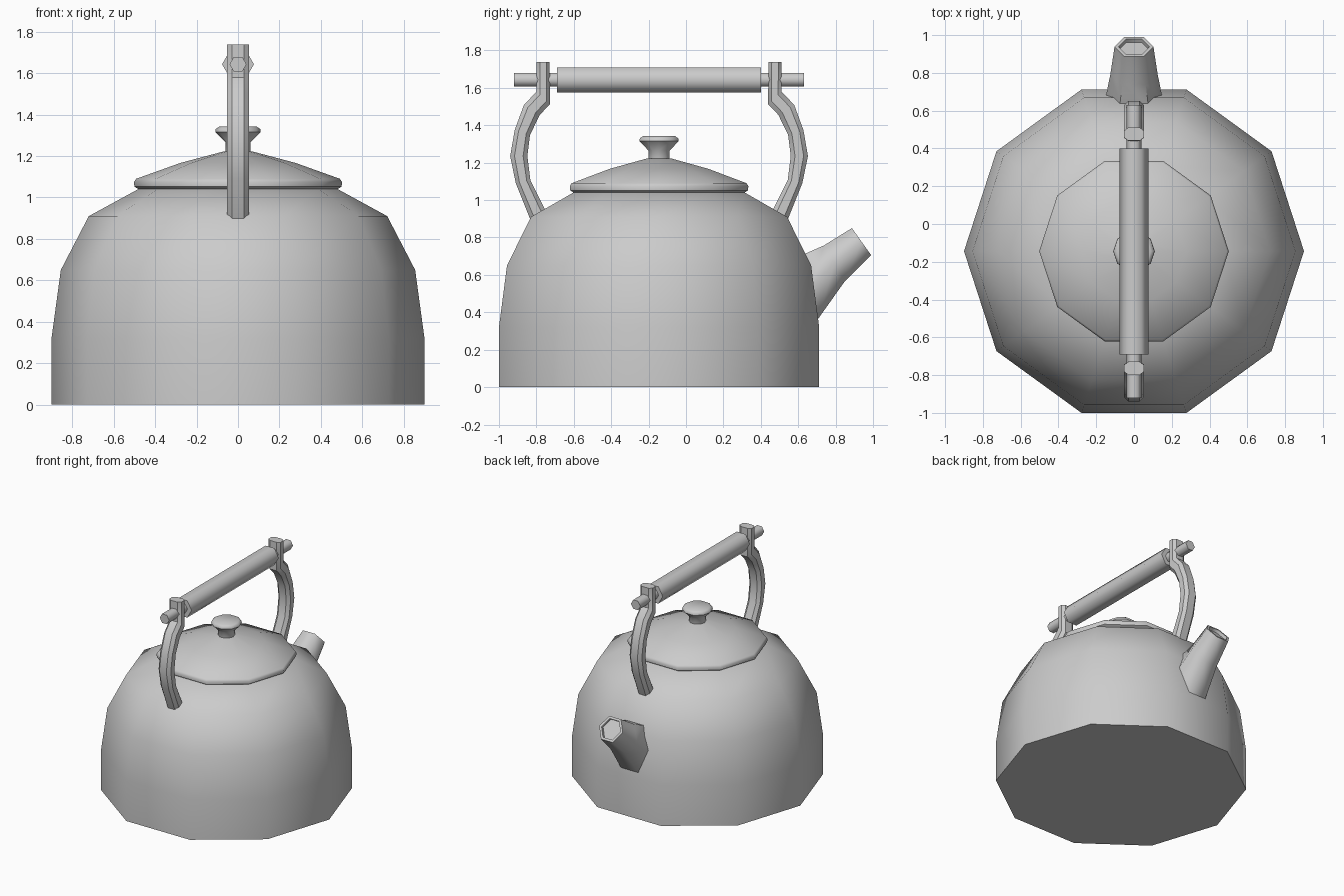
import bpy, math
from mathutils import Vector

if "Cube" in bpy.data.objects:
    bpy.data.objects.remove(bpy.data.objects["Cube"])

CY = -0.144  # kettle axis


def make(name, verts, faces, angle=40):
    me = bpy.data.meshes.new(name)
    me.from_pydata(verts, [], faces)
    me.update()
    ob = bpy.data.objects.new(name, me)
    bpy.context.collection.objects.link(ob)
    bpy.ops.object.select_all(action='DESELECT')
    bpy.context.view_layer.objects.active = ob
    ob.select_set(True)
    bpy.ops.object.mode_set(mode='EDIT')
    bpy.ops.mesh.select_all(action='SELECT')
    bpy.ops.mesh.normals_make_consistent(inside=False)
    bpy.ops.object.mode_set(mode='OBJECT')
    bpy.ops.object.shade_smooth_by_angle(angle=math.radians(angle))
    return ob


def loft(name, rings, angle=40):
    """Skin a list of equal rings and cap both ends."""
    n = len(rings[0])
    verts = [v for r in rings for v in r]
    faces = [(k * n + i, k * n + (i + 1) % n, (k + 1) * n + (i + 1) % n, (k + 1) * n + i)
             for k in range(len(rings) - 1) for i in range(n)]
    faces += [tuple(range(n))[::-1], tuple(range(len(verts) - n, len(verts)))]
    return make(name, verts, faces, angle)


def ring(c, u, v, n):
    """n-sided ring around c with half-axes u and v."""
    c, u, v = Vector(c), Vector(u), Vector(v)
    return [c + u * math.cos(2 * math.pi * i / n) + v * math.sin(2 * math.pi * i / n) for i in range(n)]


def lathe(name, profile, n=10, angle=40):
    return loft(name, [ring((0, CY, z), (r, 0, 0), (0, r, 0), n) for r, z in profile], angle)


def rod(name, r, y0, y1):
    return loft(name, [ring((0, y, 1.643), (r, 0, 0), (0, 0, r), 6) for y in (y0, y1)], 62)


# Body, lid and knob
lathe("body", [(0.9, 0), (0.9, 0.32), (0.855, 0.65), (0.72, 0.91), (0.478, 1.042)])
lathe("lid", [(0.48, 1.04), (0.5, 1.052), (0.502, 1.075), (0.492, 1.09),
              (0.277, 1.167), (0.07, 1.222)], angle=50)
lathe("knob", [(0.06, 1.2), (0.06, 1.265), (0.11, 1.315), (0.108, 1.33), (0.09, 1.342)], angle=50)

# Spout: (y, z) of the upper and lower edges, half width in x
stations = [((0.56, 0.67), (0.64, 0.29), 0.16),
            ((0.63, 0.71), (0.71, 0.37), 0.15),
            ((0.737, 0.757), (0.85, 0.567), 0.125),
            ((0.887, 0.85), (0.99, 0.705), 0.103)]
rings = []
for a, b, w in stations:
    a, b = Vector((0, *a)), Vector((0, *b))
    rings.append(ring((a + b) / 2, (w, 0, 0), (a - b) / 2 / math.sin(math.pi / 3), 6))
c = sum(rings[-1], Vector()) / 6
inner = [c + (p - c) * 0.8 for p in rings[-1]]
down = Vector((0, -0.02, -0.014))
rings += [inner, [p + down for p in inner]]
loft("spout", rings, 62)

# Handle brackets: (outer distance, z), (inner distance, z) from the axis
path = [((0.655, 1.738), (0.585, 1.738)), ((0.655, 1.58), (0.583, 1.513)),
        ((0.723, 1.508), (0.638, 1.455)), ((0.772, 1.374), (0.69, 1.348)),
        ((0.796, 1.235), (0.704, 1.235)), ((0.766, 1.09), (0.688, 1.107)),
        ((0.688, 0.895), (0.605, 0.94))]
section = [(-0.03, 0), (0.03, 0), (0.053, 0.25), (0.053, 0.75),
           (0.03, 1), (-0.03, 1), (-0.053, 0.75), (-0.053, 0.25)]
for side, name in ((-1, "front_bracket"), (1, "back_bracket")):
    rings = []
    for o, i in path:
        o, i = Vector((0, CY + side * o[0], o[1])), Vector((0, CY + side * i[0], i[1]))
        rings.append([o.lerp(i, t) + Vector((x, 0, 0)) for x, t in section])
    loft(name, rings, 35)

# Handle bar and grip
rod("handle_bar", 0.041, -0.92, 0.63)
rod("handle_grip", 0.077, -0.69, 0.40)
